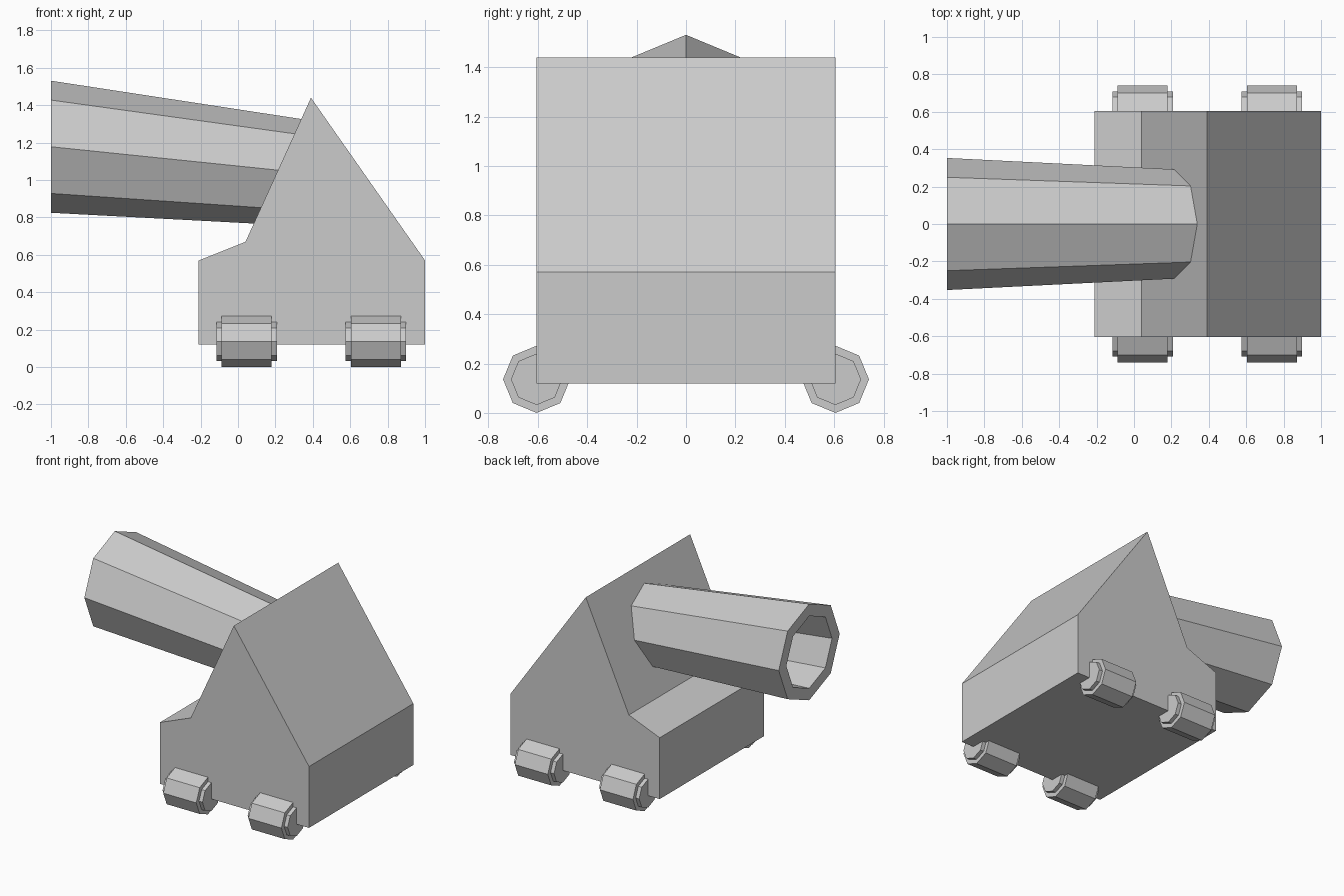
import bpy, bmesh
from math import sin, cos, pi

if "Cube" in bpy.data.objects:
    bpy.data.objects.remove(bpy.data.objects["Cube"])


def finish(bm, name):
    bmesh.ops.recalc_face_normals(bm, faces=bm.faces)
    mesh = bpy.data.meshes.new(name)
    bm.to_mesh(mesh)
    bm.free()
    ob = bpy.data.objects.new(name, mesh)
    bpy.context.collection.objects.link(ob)
    return ob


def octagon_tube(name, rings):
    """Skin octagonal rings (x, y, z, radius) facing x, closing both ends."""
    bm = bmesh.new()
    loops = [[bm.verts.new((x, y + r * sin(k * pi / 4), z + r * cos(k * pi / 4)))
              for k in range(8)] for x, y, z, r in rings]
    for a, b in zip(loops, loops[1:]):
        for k in range(8):
            n = (k + 1) % 8
            bm.faces.new((a[k], a[n], b[n], b[k]))
    bm.faces.new(loops[0])
    bm.faces.new(loops[-1])
    return finish(bm, name)


# Body: side profile extruded across the width
profile = [(-0.21, 0.12), (1.0, 0.12), (1.0, 0.57), (0.39, 1.44), (0.04, 0.67), (-0.21, 0.57)]
bm = bmesh.new()
face = bm.faces.new([bm.verts.new((x, -0.605, z)) for x, z in profile])
ext = bmesh.ops.extrude_face_region(bm, geom=[face], use_keep_orig=True)
bmesh.ops.translate(bm, vec=(0, 1.21, 0),
                    verts=[v for v in ext["geom"] if isinstance(v, bmesh.types.BMVert)])
finish(bm, "body")


# Barrel: tapered, tilted and hollow from the muzzle
def axis_z(x):
    return 1.178 - 0.103 * (x + 1)


octagon_tube("barrel", [
    (0.38, 0, axis_z(0.38), 0.284),
    (-1.0, 0, axis_z(-1.0), 0.353),
    (-1.0, 0, axis_z(-1.0), 0.265),
    (0.25, 0, axis_z(0.25), 0.21),
])

# Rollers: stepped octagonal drums along both lower edges
for side, y in (("front", -0.605), ("back", 0.605)):
    for end, x in (("left", 0.046), ("right", 0.737)):
        octagon_tube(f"{side}_{end}_roller", [
            (x + dx, y, 0.136, r) for dx, r in
            ((-0.162, 0.104), (-0.134, 0.104), (-0.134, 0.136),
             (0.134, 0.136), (0.134, 0.104), (0.162, 0.104))])
